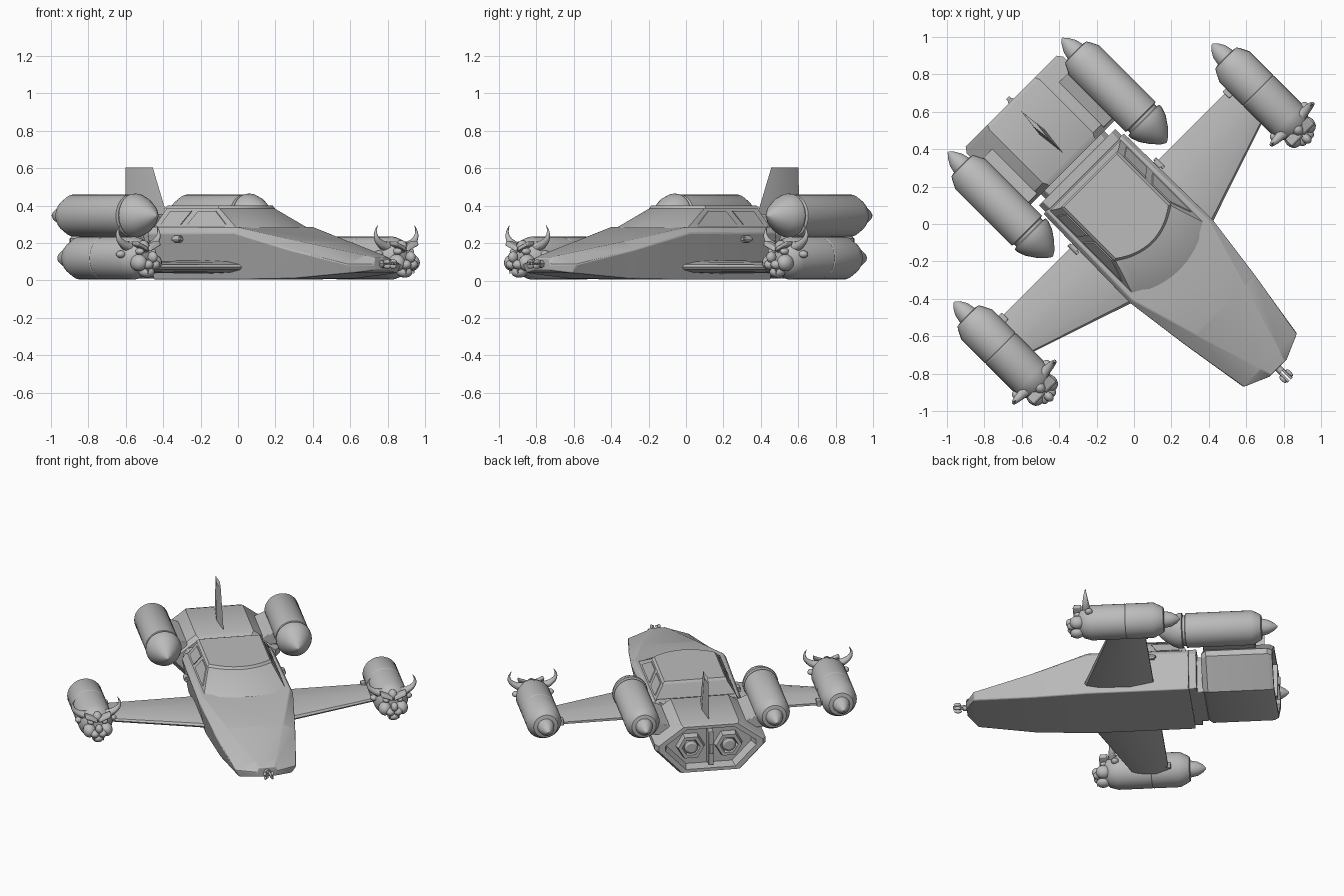
import bpy, bmesh, math
from math import sin, cos, pi, tau

if "Cube" in bpy.data.objects:
    bpy.data.objects.remove(bpy.data.objects["Cube"])

hull_grey = bpy.data.materials.new("hull_grey")
hull_grey.use_nodes = True
GREY = (0.5, 0.5, 0.5, 1)
hull_grey.diffuse_color = GREY
hull_grey.node_tree.nodes["Principled BSDF"].inputs["Base Color"].default_value = GREY

# Parts are built with the nose on local +x, then turned to the diagonal.
HEADING = -pi / 4
parts = []


def finish(name, bm, mirror=False, bevel=0):
    bmesh.ops.remove_doubles(bm, verts=bm.verts, dist=1e-5)
    bmesh.ops.recalc_face_normals(bm, faces=bm.faces)
    mesh = bpy.data.meshes.new(name)
    bm.to_mesh(mesh)
    bm.free()
    mesh.materials.append(hull_grey)
    obj = bpy.data.objects.new(name, mesh)
    bpy.context.collection.objects.link(obj)
    obj.rotation_euler.z = HEADING
    if bevel:
        mod = obj.modifiers.new("Soft edges", 'BEVEL')
        mod.width, mod.segments = bevel, 2
    if mirror:
        mod = obj.modifiers.new("Mirror", 'MIRROR')
        mod.use_axis = (False, True, False)
    parts.append(obj)
    return obj


def loft(name, rings, **kw):
    """Skin a list of equal-length point rings and cap both ends."""
    bm = bmesh.new()
    vr = [[bm.verts.new(p) for p in ring] for ring in rings]
    n = len(vr[0])
    for a, b in zip(vr, vr[1:]):
        for i in range(n):
            j = (i + 1) % n
            bm.faces.new((a[i], a[j], b[j], b[i]))
    bm.faces.new(vr[0])
    bm.faces.new(vr[-1])
    return finish(name, bm, **kw)


def lathe(name, profile, y, z, segs=28, **kw):
    """Turn (x, radius) pairs around a fore-and-aft axis."""
    rings = [[(x, y + r * cos(tau * i / segs), z + r * sin(tau * i / segs))
              for i in range(segs)] for x, r in profile]
    return loft(name, rings, mirror=True, **kw)


def section(x, half):
    """Symmetric cross-section from its (y, z) half."""
    return [(x, y, z) for y, z in half] + [(x, -y, z) for y, z in reversed(half)]


def blob(name, loc, size):
    bm = bmesh.new()
    bmesh.ops.create_uvsphere(bm, u_segments=16, v_segments=10, radius=1)
    for v in bm.verts:
        v.co = [c + s * o for c, s, o in zip(loc, size, v.co)]
    return finish(name, bm, mirror=True)


def box(name, loc, size, mirror=False, bevel=0.004):
    bm = bmesh.new()
    bmesh.ops.create_cube(bm, size=1)
    for v in bm.verts:
        v.co = [c + s * o for c, s, o in zip(loc, size, v.co)]
    return finish(name, bm, mirror=mirror, bevel=bevel)


# Main hull: straight at the back, wedge nose with sloping cheek panels
loft("hull", [
    section(-0.38, [(0.28, 0.285), (0.305, 0.25), (0.26, 0.005)]),
    section(0.28, [(0.295, 0.285), (0.315, 0.255), (0.26, 0.005)]),
    section(0.65, [(0.185, 0.21), (0.265, 0.165), (0.23, 0.01)]),
    section(1.03, [(0.07, 0.135), (0.205, 0.085), (0.175, 0.04)]),
    section(1.09, [(0.055, 0.12), (0.065, 0.085), (0.055, 0.055)])], bevel=0.006)
for i, (x, w, top) in enumerate([(-0.395, 0.29, 0.3), (-0.44, 0.24, 0.27)]):
    loft("rear_bulkhead" if i == 0 else "hull_neck",
         [section(u, [(w - 0.03, top), (w, top - 0.05), (w - 0.05, 0.02)])
          for u in (x - 0.035, x + 0.02)], bevel=0.004)


# Cabin with bowed windshield, and the roof panel lipping over it
def outline(rear, front, bow, half, z, n=16):
    arc = [half * (1 - 2 * i / n) for i in range(n + 1)]
    return [(rear, half, z)] + [(front + bow * (1 - (v / half) ** 2), v, z)
                                for v in arc] + [(rear, -half, z)]


loft("cabin", [outline(-0.37, 0.26, 0.085, 0.27, 0.28),
               outline(-0.33, 0.06, 0.075, 0.205, 0.39)])
loft("cabin_roof", [outline(-0.34, 0.065, 0.078, 0.215, 0.386),
                    outline(-0.33, 0.06, 0.072, 0.2, 0.402)])
# Side windows: thin plates lying on the sloping cabin flanks
def flank(x, z, lift):
    return (x, 0.27 - (z - 0.28) * 0.59 + lift, z)


for name, corners in {
        "side_window": [(-0.12, 0.3), (0.17, 0.3), (0.05, 0.372), (-0.08, 0.372)],
        "rear_side_window": [(-0.32, 0.3), (-0.17, 0.3), (-0.13, 0.372), (-0.29, 0.372)]}.items():
    loft(name, [[flank(x, z, lift) for x, z in corners] for lift in (0, 0.006)], mirror=True)

# Rear drive block: six-sided shell with a recessed exhaust
HEX = [(0.19, 0.355), (0.365, 0.225), (0.365, 0.185), (0.2, 0.01)]


def hex_ring(x, s):
    return section(x, [(y * s, 0.19 + (z - 0.19) * s) for y, z in HEX])


loft("drive_block", [hex_ring(x, s) for x, s in [
    (-0.465, 0.9), (-0.5, 1), (-0.9, 1), (-0.93, 0.94), (-0.93, 0.82), (-0.86, 0.76)]])
lathe("exhaust_nozzle", [(-0.86, 0.095), (-0.905, 0.085), (-0.905, 0.06),
                         (-0.875, 0.05)], 0.125, 0.185, segs=6)
lathe("exhaust_core", [(-0.87, 0.045), (-0.9, 0.045), (-0.91, 0.03)], 0.125, 0.185, segs=20)
box("exhaust_divider", (-0.895, 0, 0.185), (0.09, 0.035, 0.24))
box("exhaust_spigot", (-0.94, 0, 0.185), (0.03, 0.025, 0.06))

# Tail fin, thin and swept
def fin_ring(z, back, front, t):
    mid = (back + front) / 2
    return [(back, 0, z), (mid, t, z), (front, 0, z), (mid, -t, z)]


loft("tail_fin", [fin_ring(0.32, -0.855, -0.525, 0.02),
                  fin_ring(0.605, -0.85, -0.645, 0.012)])

# Upper engines on short pylons
lathe("upper_engine", [(-0.975, 0.004), (-0.95, 0.026), (-0.915, 0.046), (-0.875, 0.056),
                       (-0.87, 0.08), (-0.855, 0.09), (-0.81, 0.113), (-0.38, 0.113),
                       (-0.375, 0.1), (-0.36, 0.1), (-0.355, 0.117), (-0.335, 0.117),
                       (-0.29, 0.1), (-0.24, 0.066), (-0.2, 0.028), (-0.185, 0.004)],
      0.43, 0.347)
loft("engine_pylon", [[(x, 0.25, 0.25), (x, 0.25, 0.31), (x, 0.42, 0.38), (x, 0.42, 0.26)]
                      for x in (-0.82, -0.48)], mirror=True, bevel=0.005)


# Wings: thin tapered aerofoils
def wing_ring(y, rear, front, t):
    c = front - rear
    return [(rear + c * f, y, 0.072 + h * t) for f, h in
            [(0, 0.25), (0.35, 1), (0.8, 0.8), (0.97, 0.4), (1, 0),
             (0.97, -0.4), (0.8, -0.8), (0.35, -1), (0, -0.25)]]


loft("wing", [wing_ring(0.26, -0.15, 0.305, 0.036), wing_ring(0.9, -0.15, 0.09, 0.028)],
     mirror=True)
box("wing_bracket", (-0.14, 0.85, 0.08), (0.05, 0.03, 0.04), mirror=True)

# Wing-tip pods
PY, PZ = 0.975, 0.12
lathe("wing_pod", [(-0.385, 0.004), (-0.365, 0.026), (-0.33, 0.046), (-0.285, 0.055),
                   (-0.28, 0.08), (-0.265, 0.09), (-0.215, 0.115), (-0.04, 0.115),
                   (-0.035, 0.112), (-0.03, 0.115), (0.19, 0.115), (0.24, 0.1),
                   (0.27, 0.07), (0.28, 0.01)], PY, PZ)

# Horned beast mask on the front of each pod
for side in (-1, 1):
    def at(x, y, z):
        return (x, PY + side * y, PZ + z)
    blob("mask_cheek", at(0.28, 0.055, -0.025), (0.05, 0.042, 0.045))
    blob("mask_eye", at(0.275, 0.045, 0.035), (0.03, 0.022, 0.018))
    blob("mask_muzzle", at(0.315, 0.025, -0.035), (0.035, 0.03, 0.026))
    blob("mask_ear", at(0.2, 0.11, 0.02), (0.025, 0.028, 0.02))
    loft("mask_brow", [[at(0.26, y, z), at(0.31, y, z), at(0.3, y, z + 0.025),
                        at(0.25, y, z + 0.025)] for y, z in [(0.005, 0.035), (0.085, 0.068)]],
         mirror=True, bevel=0.006)
    loft("mask_fang", [[at(0.325 + r * cos(a * tau / 8), 0.03 + r * sin(a * tau / 8), z)
                        for a in range(8)] for r, z in [(0.009, -0.045), (0.001, -0.085)]],
         mirror=True)
    # Horn: curls out from the temple, then up to a point
    rings = []
    for i in range(10):
        t = i / 9
        r = 0.028 * (1 - t) + 0.001
        y, z = 0.07 + 0.085 * sin(t * 2.2), 0.06 + 0.115 * t ** 1.4
        dy, dz = 0.187 * cos(t * 2.2), 0.05 + 0.161 * t ** 0.4
        d = math.hypot(dy, dz)
        rings.append([at(0.22 + r * cos(a * tau / 12), y - r * sin(a * tau / 12) * dz / d,
                         z + r * sin(a * tau / 12) * dy / d) for a in range(12)])
    loft("mask_horn", rings, mirror=True)
blob("mask_nose", (0.33, PY, PZ + 0.005), (0.03, 0.024, 0.03))
blob("mask_chin", (0.285, PY, PZ - 0.075), (0.045, 0.04, 0.03))
blob("mask_forehead", (0.26, PY, PZ + 0.06), (0.035, 0.03, 0.035))

# Nose gun and side lamps
for name, span, y, z, r in [("nose_gun_barrel", (1.07, 1.18), 0.012, 0.09, 0.008),
                            ("nose_gun_collar", (1.08, 1.115), 0, 0.088, 0.02),
                            ("side_lamp", (-0.16, -0.115), 0.318, 0.222, 0.018),
                            ("side_lamp_core", (-0.17, -0.1), 0.325, 0.222, 0.01)]:
    lathe(name, [(span[0], r), (span[1], r)], y, z, segs=12)
for y, z in [(0.025, 0.1), (0.022, 0.075)]:
    blob("nose_gun_claw", (1.15, y, z), (0.025, 0.01, 0.012))

# Smooth the round parts, keep the creases
bpy.ops.object.select_all(action='DESELECT')
for obj in parts:
    obj.select_set(True)
bpy.context.view_layer.objects.active = parts[0]
bpy.ops.object.shade_smooth_by_angle(angle=math.radians(30))
